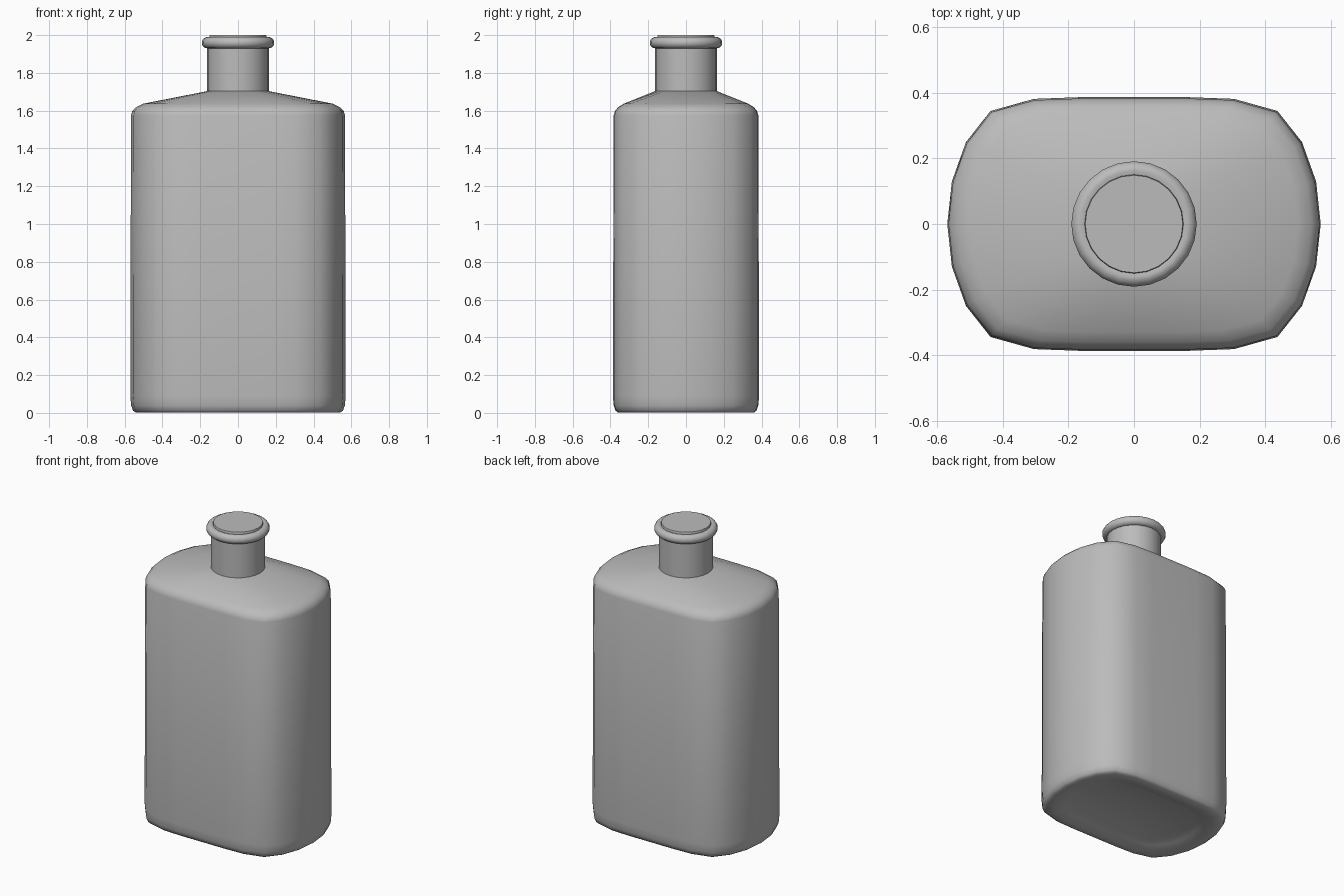
import bpy, bmesh, math

if "Cube" in bpy.data.objects:
    bpy.data.objects.remove(bpy.data.objects["Cube"])

glass = bpy.data.materials.new("plain grey")
glass.diffuse_color = (0.5, 0.5, 0.5, 1)
glass.use_nodes = True
glass.node_tree.nodes["Principled BSDF"].inputs["Base Color"].default_value = glass.diffuse_color

# Quarter of the body outline, mirrored into a 24-sided loop
quarter = [(0.57, 0), (0.556, 0.13), (0.513, 0.25), (0.438, 0.345), (0.305, 0.382), (0.17, 0.387), (0, 0.387)]
half = quarter + [(-x, y) for x, y in quarter[-2::-1]]
outline = half + [(x, -y) for x, y in half[-2:0:-1]]


def scaled(sx, sy):
    return [(x * sx, y * sy) for x, y in outline]


def circle(r, n=24):
    return [(r * math.cos(2 * math.pi * i / n), r * math.sin(2 * math.pi * i / n)) for i in range(n)]


def loft(name, rings, angle):
    """Skin a list of (outline, z) loops and cap both ends."""
    bm = bmesh.new()
    loops = [[bm.verts.new((x, y, z)) for x, y in pts] for pts, z in rings]
    n = len(loops[0])
    for a, b in zip(loops, loops[1:]):
        for i in range(n):
            j = (i + 1) % n
            bm.faces.new((a[i], a[j], b[j], b[i]))
    bm.faces.new(loops[0][::-1])
    bm.faces.new(loops[-1])
    bmesh.ops.recalc_face_normals(bm, faces=bm.faces)
    mesh = bpy.data.meshes.new(name)
    bm.to_mesh(mesh)
    bm.free()
    mesh.materials.append(glass)
    ob = bpy.data.objects.new(name, mesh)
    bpy.context.collection.objects.link(ob)
    bpy.ops.object.select_all(action='DESELECT')
    ob.select_set(True)
    bpy.context.view_layer.objects.active = ob
    bpy.ops.object.shade_smooth_by_angle(angle=math.radians(angle))


# Body with recessed base, rounded edges and sloping shoulder
body = [(0.70, 0.60, 0.03), (0.76, 0.68, 0.018), (0.86, 0.82, 0.002), (0.95, 0.93, 0.002), (0.975, 0.965, 0.012),
        (0.993, 0.99, 0.04), (1, 1, 0.09), (0.994, 0.99, 1.575), (0.982, 0.972, 1.598),
        (0.95, 0.93, 1.618), (0.88, 0.85, 1.637)]
rings = [(scaled(sx, sy), z) for sx, sy, z in body]
rings += [(circle(0.165), 1.703)]
loft("bottle_body", rings, 60)

# Neck
loft("neck", [(circle(0.164), 1.69), (circle(0.164), 1.95)], 40)

# Rounded lip: semicircular profile swept around the neck
lip = [(0.162 + 0.03 * math.cos(t), 1.96 + 0.03 * math.sin(t))
       for t in [math.radians(a) for a in range(-90, 91, 20)]]
loft("lip", [(circle(r), z) for r, z in lip] + [(circle(0.151), 1.986)], 50)

# Flat closed top
loft("top_disc", [(circle(0.151), 1.975), (circle(0.151), 1.995), (circle(0.149), 2.0)], 40)
